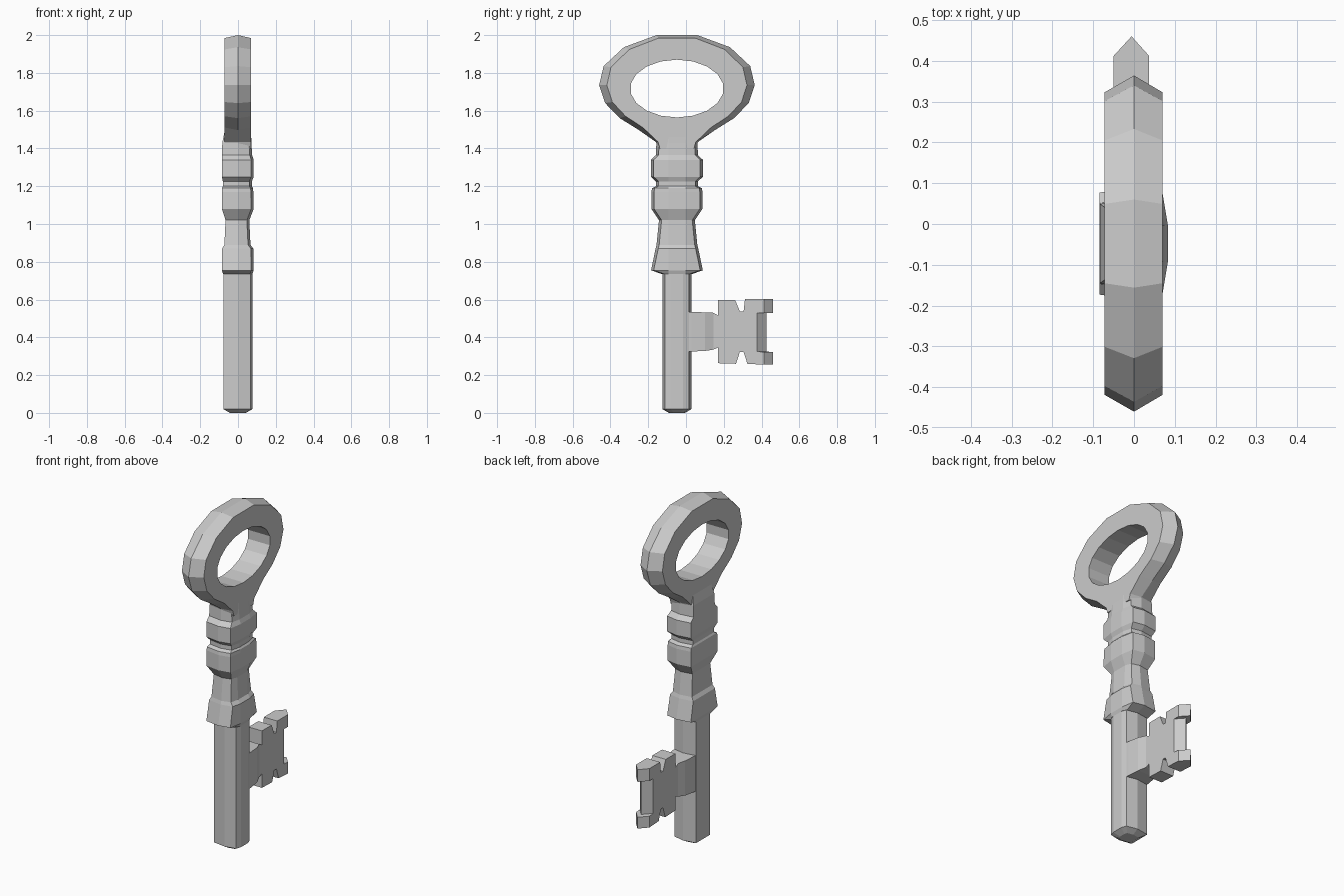
import bpy, bmesh
from math import cos, sin, pi

cube = bpy.data.objects.get("Cube")
if cube:
    bpy.data.objects.remove(cube, do_unlink=True)

GREY = (0.6, 0.6, 0.6, 1.0)
metal = bpy.data.materials.new("grey_metal")
metal.use_nodes = True
metal.diffuse_color = GREY
metal.node_tree.nodes["Principled BSDF"].inputs["Base Color"].default_value = GREY

CY = -0.048  # y of the shaft axis


def finish(name, bm):
    bmesh.ops.recalc_face_normals(bm, faces=bm.faces)
    mesh = bpy.data.meshes.new(name)
    bm.to_mesh(mesh)
    bm.free()
    mesh.materials.append(metal)
    obj = bpy.data.objects.new(name, mesh)
    bpy.context.collection.objects.link(obj)
    return obj


def ring(bm, points):
    return [bm.verts.new(p) for p in points]


def bridge(bm, a, b):
    for i in range(len(a)):
        j = (i + 1) % len(a)
        bm.faces.new((a[i], a[j], b[j], b[i]))


def loft(name, sections):
    """Skin a list of equal-length closed sections and cap both ends."""
    bm = bmesh.new()
    rings = [ring(bm, s) for s in sections]
    for a, b in zip(rings, rings[1:]):
        bridge(bm, a, b)
    bm.faces.new(rings[0])
    bm.faces.new(rings[-1])
    return finish(name, bm)


def section(z, half, back, edge, crown, flat, scale=1.0):
    """Flat on -x, slightly ridged on the narrow sides, crowned on +x."""
    side = [(back, half - 0.012), (0, half), (edge, half - 0.014), (crown, flat)]
    pts = side + [(x, -y) for x, y in reversed(side)]
    return [(x * scale, CY + y * scale, z) for x, y in pts]


# Shaft with a blunt tip
loft("shaft", [section(z, 0.077, -0.078, 0.066, 0.076, 0.033, s)
               for z, s in ((0, 0.55), (0.02, 1), (0.78, 1))])

# Turned collars and waist: height, half width, back, crown
collar = [
    (0.735, 0.08, -0.079, 0.076), (0.755, 0.137, -0.085, 0.083),
    (0.87, 0.113, -0.084, 0.081), (0.89, 0.108, -0.072, 0.066),
    (1.02, 0.095, -0.066, 0.06), (1.08, 0.135, -0.085, 0.083),
    (1.17, 0.135, -0.085, 0.081), (1.19, 0.132, -0.085, 0.08),
    (1.2, 0.111, -0.08, 0.073), (1.225, 0.111, -0.08, 0.073),
    (1.25, 0.137, -0.085, 0.083), (1.34, 0.137, -0.085, 0.083),
    (1.365, 0.111, -0.085, 0.075), (1.43, 0.109, -0.083, 0.071),
    (1.49, 0.1, -0.071, 0.069),
]
loft("collar", [section(z, h, back, crown - 0.013, crown, 0.045)
                for z, h, back, crown in collar])

# Oval bow: ridged rim, flat sides, straight hole
half_rim = [(0.108, 2.0), (0.281, 1.936), (0.388, 1.836), (0.412, 1.735),
            (0.38, 1.64), (0.302, 1.56), (0.201, 1.497), (0.111, 1.434),
            (0.1, 1.4)]
rim = half_rim + [(-y, z) for y, z in reversed(half_rim)]
inset = [(y * 0.9, 1.735 + (z - 1.735) * 0.94 if z > 1.45 else z) for y, z in rim]
hole = [(0.248 * cos(a), 1.717 + 0.153 * sin(a))
        for a in ((i + 0.5) * pi / 9 for i in range(18))]

bm = bmesh.new()
sides = []
for x in (-0.072, 0.07):
    outer = ring(bm, [(x, CY + y, z) for y, z in inset])
    inner = ring(bm, [(x, CY + y, z) for y, z in hole])
    edges = [bm.edges.new((r[i - 1], r[i])) for r in (outer, inner) for i in range(len(r))]
    bmesh.ops.triangle_fill(bm, edges=edges, use_beauty=True)
    sides.append((outer, inner))
ridge = ring(bm, [(0, CY + y, z) for y, z in rim])
bridge(bm, sides[0][0], ridge)
bridge(bm, ridge, sides[1][0])
bridge(bm, sides[0][1], sides[1][1])
flat_faces = [f for f in bm.faces if len({round(v.co.x, 4) for v in f.verts}) == 1]
bmesh.ops.dissolve_limit(bm, angle_limit=0.01, verts=[],
                         edges=list({e for f in flat_faces for e in f.edges
                                     if all(g in flat_faces for g in e.link_faces)}))
finish("bow", bm)

# Neck tapering from the shaft to the blade: y, bottom, top, back, front
neck = [(0.0, 0.325, 0.535, -0.077, 0.066), (0.03, 0.325, 0.535, -0.074, 0.064),
        (0.1, 0.328, 0.532, -0.064, 0.055), (0.145, 0.335, 0.53, -0.05, 0.037),
        (0.18, 0.35, 0.51, -0.05, 0.037)]
loft("bit_neck", [[(b, y, lo), (f, y, lo), (f, y, hi), (b, y, hi)]
                  for y, lo, hi, b, f in neck])

# Notched blade with a pointed outer edge
upper = [(0.17, 0.598), (0.26, 0.598), (0.285, 0.538), (0.305, 0.538),
         (0.312, 0.602), (0.46, 0.602), (0.46, 0.53), (0.425, 0.53)]
lower = [(0.425, 0.325), (0.46, 0.322), (0.46, 0.255), (0.325, 0.26),
         (0.305, 0.323), (0.285, 0.323), (0.265, 0.26), (0.17, 0.263)]
blade = upper + lower
loft("bit_blade", [[(x, y - (cut if y > 0.4 else 0), z) for y, z in blade]
                   for x, cut in ((-0.05, 0.048), (-0.006, 0), (0.037, 0.048))])
